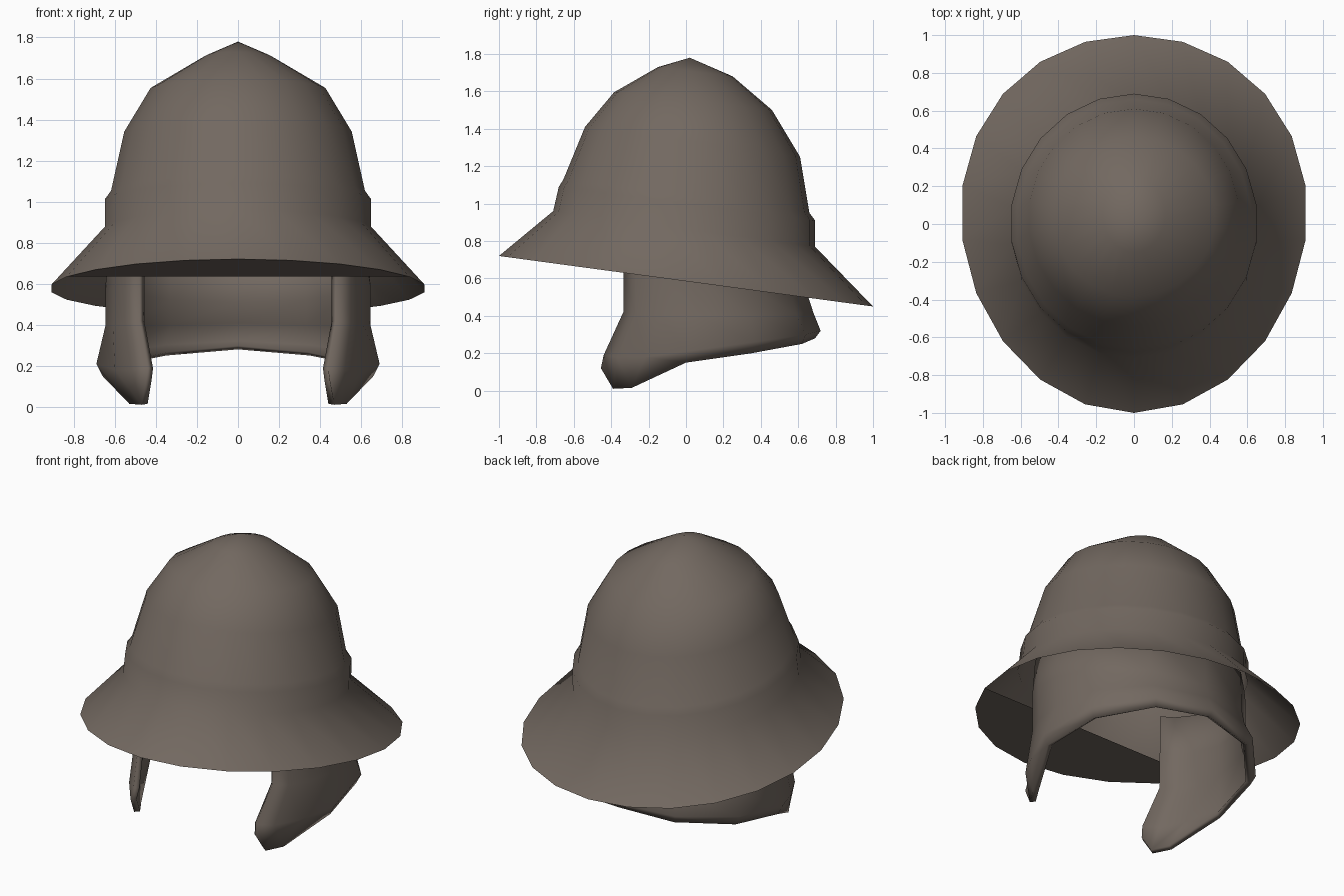
import bpy
import bmesh
from math import sin, cos, pi

cube = bpy.data.objects.get("Cube")
if cube:
    bpy.data.objects.remove(cube, do_unlink=True)

SIDES = 22
COLOUR = (0.17, 0.14, 0.118, 1)

metal = bpy.data.materials.new("dull brown metal")
metal.use_nodes = True
metal.diffuse_color = COLOUR
shader = metal.node_tree.nodes["Principled BSDF"]
shader.inputs["Base Color"].default_value = COLOUR
shader.inputs["Roughness"].default_value = 0.8


def finish(name, bm, angle):
    """Turn a bmesh into a smooth shaded object with the metal material."""
    mesh = bpy.data.meshes.new(name)
    bm.to_mesh(mesh)
    bm.free()
    mesh.materials.append(metal)
    obj = bpy.data.objects.new(name, mesh)
    bpy.context.collection.objects.link(obj)
    bpy.ops.object.select_all(action="DESELECT")
    obj.select_set(True)
    bpy.context.view_layer.objects.active = obj
    bpy.ops.object.shade_smooth_by_angle(angle=angle)
    return obj


def skin(bm, rows, closed):
    """Join rows of points, listed bottom to top, with quads."""
    grid = [[bm.verts.new(point) for point in row] for row in rows]
    count = len(grid[0])
    for low, high in zip(grid, grid[1:]):
        for i in range(count if closed else count - 1):
            j = (i + 1) % count
            bm.faces.new((low[i], high[i], high[j], low[j]))
    return grid


def ring(width, front_y, back_y, front_z, back_z, bulge=0):
    """Tilted oval ring, starting at the back."""
    points = []
    for i in range(SIDES):
        a = 2 * pi * i / SIDES
        t = (1 + cos(a)) / 2
        y = front_y + (back_y - front_y) * t + bulge * sin(a) ** 2
        z = front_z + (back_z - front_z) * t
        points.append((width * sin(a), y, z))
    return points


def rim_height(y):
    return 0.585 - 0.135 * y


# Bowl and brim: half width, front y, back y, front z, back z
rim = [(x, y, rim_height(y)) for x, y, z in ring(0.918, -1, 1, 0, 0, 0.06)]
bowl_rings = [
    (0.655, -0.71, 0.69, 0.96, 0.77),
    (0.655, -0.68, 0.69, 1.09, 0.91),
    (0.625, -0.655, 0.66, 1.13, 0.95),
    (0.56, -0.54, 0.61, 1.41, 1.25),
    (0.43, -0.385, 0.46, 1.595, 1.5),
    (0.165, -0.15, 0.25, 1.73, 1.68),
]
bm = bmesh.new()
grid = skin(bm, [rim] + [ring(*spec) for spec in bowl_rings], closed=True)
apex = bm.verts.new((0, 0.02, 1.78))
top = grid[-1]
for i in range(SIDES):
    bm.faces.new((top[i], apex, top[(i + 1) % SIDES]))
finish("bowl_and_brim", bm, pi / 3)

# Flat panel closing the underside of the front brim
bm = bmesh.new()
bm.faces.new([bm.verts.new(p) for p in rim[7:SIDES - 6]])
bmesh.ops.recalc_face_normals(bm, faces=bm.faces)
if bm.faces[:][0].normal.z > 0:
    bmesh.ops.reverse_faces(bm, faces=bm.faces)
finish("front_brim_underside", bm, pi / 6)

# Neck guard with cheek flaps: half rows running from cheek front to back
edge_row = [(0.45, -0.455, 0.12), (0.47, -0.39, 0.01), (0.53, -0.29, 0.015),
            (0.66, 0, 0.15), (0.6, 0.35, 0.2), (0.35, 0.62, 0.25), (0, 0.69, 0.28)]
flare_row = [(0.44, -0.44, 0.19), (0.52, -0.37, 0.18), (0.6, -0.22, 0.18),
             (0.69, 0, 0.21), (0.63, 0.36, 0.26), (0.37, 0.64, 0.3), (0, 0.72, 0.32)]
waist_row = [(0.48, -0.335, 0.42), (0.55, -0.27, 0.41), (0.61, -0.14, 0.4),
             (0.645, 0.06, 0.4), (0.58, 0.35, 0.4), (0.35, 0.59, 0.41), (0, 0.68, 0.42)]
brim_row = [(x, y * 0.97 - 0.01, rim_height(y) + 0.02) for x, y, z in waist_row]
head_row = [(x * 0.98, y * 0.96, rim_height(y) + 0.26) for x, y, z in waist_row]


def both_sides(half):
    return [(-x, y, z) for x, y, z in half] + half[-2::-1]


bm = bmesh.new()
rows = [edge_row, flare_row, waist_row, brim_row, head_row]
skin(bm, [both_sides(row) for row in rows], closed=False)
guard = finish("neck_and_cheek_guard", bm, pi / 3)
thickness = guard.modifiers.new("thickness", "SOLIDIFY")
thickness.thickness = 0.035
thickness.offset = -1
